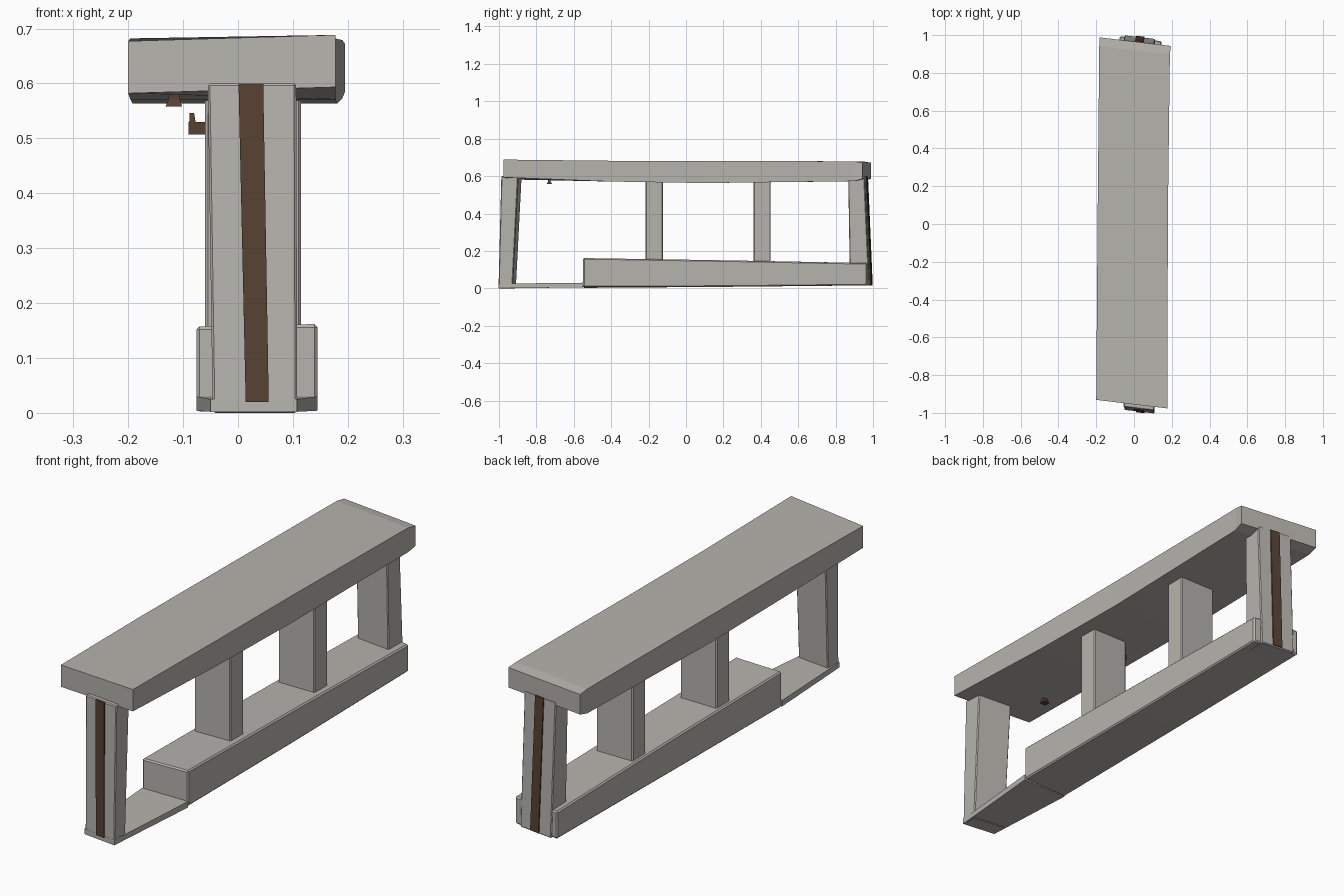
import bpy
import bmesh

cube = bpy.data.objects.get("Cube")
if cube:
    bpy.data.objects.remove(cube, do_unlink=True)


def material(name, rgb):
    m = bpy.data.materials.new(name)
    m.use_nodes = True
    m.diffuse_color = (*rgb, 1)
    m.node_tree.nodes["Principled BSDF"].inputs["Base Color"].default_value = (*rgb, 1)
    return m


STONE = material("pale stone", (0.47, 0.455, 0.42))
RUST = material("dark brown", (0.095, 0.053, 0.034))


def loft(name, rings, mat, bevel=0):
    """Skin a closed solid through matching rings of points."""
    bm = bmesh.new()
    loops = [[bm.verts.new(p) for p in ring] for ring in rings]
    for a, b in zip(loops, loops[1:]):
        for i in range(len(a)):
            j = (i + 1) % len(a)
            bm.faces.new((a[i], a[j], b[j], b[i]))
    bm.faces.new(loops[0])
    bm.faces.new(loops[-1])
    bmesh.ops.recalc_face_normals(bm, faces=bm.faces)
    me = bpy.data.meshes.new(name)
    bm.to_mesh(me)
    bm.free()
    me.materials.append(mat)
    ob = bpy.data.objects.new(name, me)
    bpy.context.collection.objects.link(ob)
    if bevel:
        mod = ob.modifiers.new("soft edges", "BEVEL")
        mod.width = bevel
        mod.segments = 1
    return ob


def section(y, x0, x1, z0, z1, skew=0, tilt=0):
    """Upright rectangle across the length; skew slants it in plan."""
    return [(x, y + skew * x, z + tilt * x)
            for x, z in ((x0, z0), (x1, z0), (x1, z1), (x0, z1))]


def level(z, x0, x1, y0, y1, skew=0):
    """Flat rectangle at one height."""
    return [(x, y + skew * x, z)
            for x, y in ((x0, y0), (x1, y0), (x1, y1), (x0, y1))]


SLANT = -0.12

# Long top slab, its underside bowed upward at the front
loft("top_slab", [
    section(-0.955, -0.2, 0.178, 0.588, 0.683, SLANT, 0.03),
    section(-0.4, -0.196, 0.178, 0.571, 0.682),
    section(0.1, -0.192, 0.18, 0.563, 0.681),
    section(0.92, -0.184, 0.19, 0.573, 0.679, SLANT),
    section(0.966, -0.182, 0.195, 0.585, 0.672, SLANT),
], STONE)

# Bottom beam: thin tapered sill, then the deep part behind the step
loft("front_sill", [
    section(-0.99, -0.05, 0.107, 0.002, 0.025, SLANT),
    section(-0.55, -0.076, 0.145, 0.004, 0.03),
], STONE)
loft("base_beam", [
    section(-0.55, -0.076, 0.145, 0.004, 0.159, 0, 0.02),
    section(0.2, -0.076, 0.145, 0.008, 0.15),
    section(0.985, -0.076, 0.145, 0.016, 0.135, SLANT),
], STONE, 0.006)

# Posts
loft("front_post", [
    level(0.0, -0.046, 0.108, -0.99, -0.915, SLANT),
    level(0.6, -0.055, 0.106, -0.975, -0.885, SLANT),
], STONE, 0.004)
for name, y in (("front_middle_post", -0.17), ("back_middle_post", 0.407)):
    loft(name, [
        level(0.1, -0.06, 0.115, y - 0.046, y + 0.046),
        level(0.6, -0.06, 0.115, y - 0.046, y + 0.046),
    ], STONE, 0.005)
loft("back_post", [
    level(0.015, -0.05, 0.112, 0.89, 0.993, SLANT),
    level(0.6, -0.055, 0.11, 0.88, 0.967, SLANT),
], STONE, 0.004)

# Brown inlay strips on both ends
loft("front_strip", [
    level(0.02, 0.014, 0.056, -0.995, -0.986, SLANT),
    level(0.598, 0.001, 0.046, -0.98, -0.971, SLANT),
], RUST)
loft("back_strip", [
    level(0.02, 0.012, 0.056, 0.99, 0.998, SLANT),
    level(0.598, 0.006, 0.05, 0.964, 0.972, SLANT),
], RUST)

# Small peg under the slab and hook on the post side
loft("hanging_peg", [
    level(0.558, -0.132, -0.102, -0.745, -0.717),
    level(0.572, -0.126, -0.106, -0.738, -0.724),
    level(0.6, -0.128, -0.104, -0.738, -0.724),
], RUST)
loft("hook_arm", [
    level(0.507, -0.09, -0.055, -0.182, -0.158),
    level(0.53, -0.09, -0.055, -0.182, -0.158),
], RUST)
loft("hook_tip", [
    level(0.51, -0.09, -0.074, -0.182, -0.158),
    level(0.546, -0.088, -0.08, -0.178, -0.162),
], RUST)
